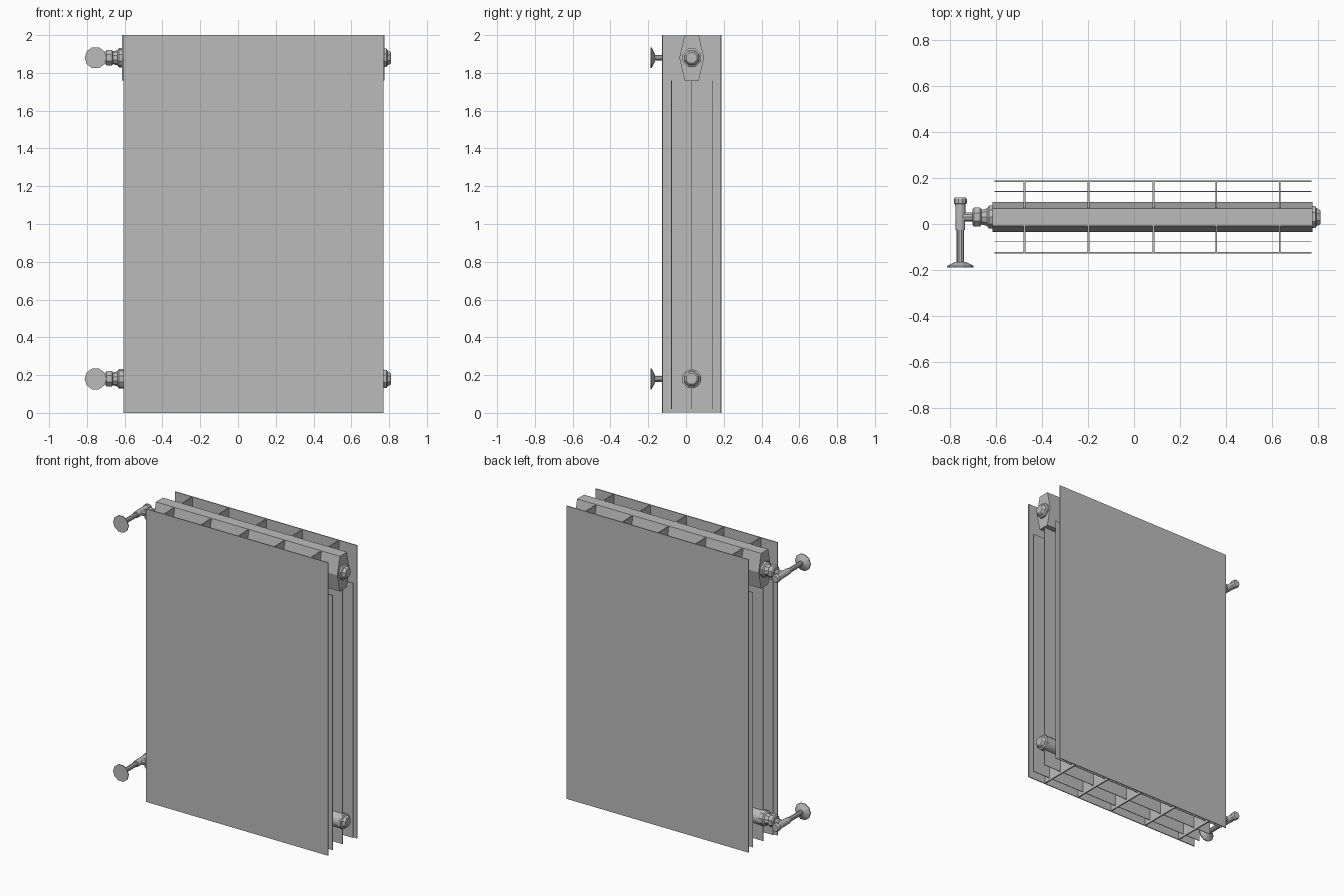
import bpy
import bmesh
from mathutils import Matrix, Vector

if "Cube" in bpy.data.objects:
    bpy.data.objects.remove(bpy.data.objects["Cube"])

grey = bpy.data.materials.new("grey metal")
grey.use_nodes = True
colour = (0.5, 0.5, 0.5, 1)
grey.diffuse_color = colour
grey.node_tree.nodes["Principled BSDF"].inputs["Base Color"].default_value = colour

AXIS_Y = 0.03          # depth of the water channels
TOP, BOTTOM = 1.88, 0.18
LEFT, RIGHT = -0.605, 0.77


def finish(name, bm):
    bmesh.ops.recalc_face_normals(bm, faces=bm.faces)
    mesh = bpy.data.meshes.new(name)
    bm.to_mesh(mesh)
    bm.free()
    mesh.materials.append(grey)
    obj = bpy.data.objects.new(name, mesh)
    bpy.context.collection.objects.link(obj)
    return obj


def box(name, low, high):
    bm = bmesh.new()
    low, high = Vector(low), Vector(high)
    scale = Matrix.Diagonal((*(high - low), 1))
    bmesh.ops.create_cube(bm, size=1, matrix=Matrix.Translation((low + high) / 2) @ scale)
    return finish(name, bm)


def turned(name, profile, axis, origin, sides):
    """Solid of revolution; profile holds (position, radius) pairs."""
    bm = bmesh.new()
    rings = []
    for pos, radius in profile:
        ring = bmesh.ops.create_circle(bm, segments=sides, radius=radius)["verts"]
        bmesh.ops.translate(bm, verts=ring, vec=(0, 0, pos))
        rings.append(ring)
    for a, b in zip(rings, rings[1:]):
        for i in range(sides):
            j = (i + 1) % sides
            bm.faces.new((a[i], a[j], b[j], b[i]))
    bm.faces.new(rings[0])
    bm.faces.new(rings[-1])
    turn = Vector((0, 0, 1)).rotation_difference(Vector(axis)).to_matrix().to_4x4()
    half_step = Matrix.Rotation(3.14159 / sides, 4, "Z")
    bm.transform(Matrix.Translation(origin) @ turn @ half_step)
    return finish(name, bm)


# Outer panels and the thin inner sheets
for name, y in (("front_panel", -0.124), ("back_panel", 0.185)):
    box(name, (LEFT, y - 0.003, 0), (RIGHT, y + 0.003, 2))
for name, y in (("front_sheet", -0.077), ("middle_sheet", AXIS_Y), ("back_sheet", 0.142)):
    box(name, (LEFT, y - 0.002, 0.02), (RIGHT, y + 0.002, 1.76))

# Upright webs joining the panels
for x in (-0.476, -0.198, 0.085, 0.357, 0.633):
    box("web", (x - 0.004, -0.124, 0.003), (x + 0.004, 0.185, 1.997))

# Upper header with six-sided section
bm = bmesh.new()
section = [(-0.038, 2), (0.038, 2), (0.065, TOP), (0.038, 1.76), (-0.038, 1.76), (-0.065, TOP)]
end = bm.faces.new([bm.verts.new((-0.615, AXIS_Y + y, z)) for y, z in section])
grown = bmesh.ops.extrude_face_region(bm, geom=[end])["geom"]
bmesh.ops.translate(bm, vec=(1.39, 0, 0),
                    verts=[v for v in grown if isinstance(v, bmesh.types.BMVert)])
finish("upper_header", bm)

# Lower header tube
turned("lower_header", [(-0.615, 0.05), (0.775, 0.05)], (1, 0, 0), (0, AXIS_Y, BOTTOM), 16)

# Plugs, pipe unions and valves at both heights
for level, z in (("upper", TOP), ("lower", BOTTOM)):
    centre = (0, AXIS_Y, z)
    turned(level + "_plug", [(0.77, 0.052), (0.787, 0.052), (0.792, 0.042),
                             (0.805, 0.036), (0.81, 0.03)], (1, 0, 0), centre, 8)
    turned(level + "_collar", [(-0.6, 0.052), (-0.63, 0.052), (-0.638, 0.04),
                               (-0.665, 0.033)], (1, 0, 0), centre, 10)
    turned(level + "_nut", [(-0.662, 0.036), (-0.668, 0.044), (-0.695, 0.044),
                            (-0.702, 0.036)], (1, 0, 0), centre, 8)
    turned(level + "_pipe", [(-0.7, 0.02), (-0.752, 0.02)], (1, 0, 0), centre, 10)
    stand = (-0.754, 0, z)
    turned(level + "_valve_body", [(-0.026, 0.021), (0.088, 0.023)], (0, 1, 0), stand, 12)
    turned(level + "_valve_cap", [(0.086, 0.023), (0.09, 0.028), (0.108, 0.028),
                                  (0.116, 0.023)], (0, 1, 0), stand, 10)
    turned(level + "_stem", [(-0.17, 0.016), (-0.02, 0.016)], (0, 1, 0), stand, 10)
    turned(level + "_handle", [(-0.188, 0.058), (-0.182, 0.058), (-0.164, 0.022)],
           (0, 1, 0), stand, 10)
